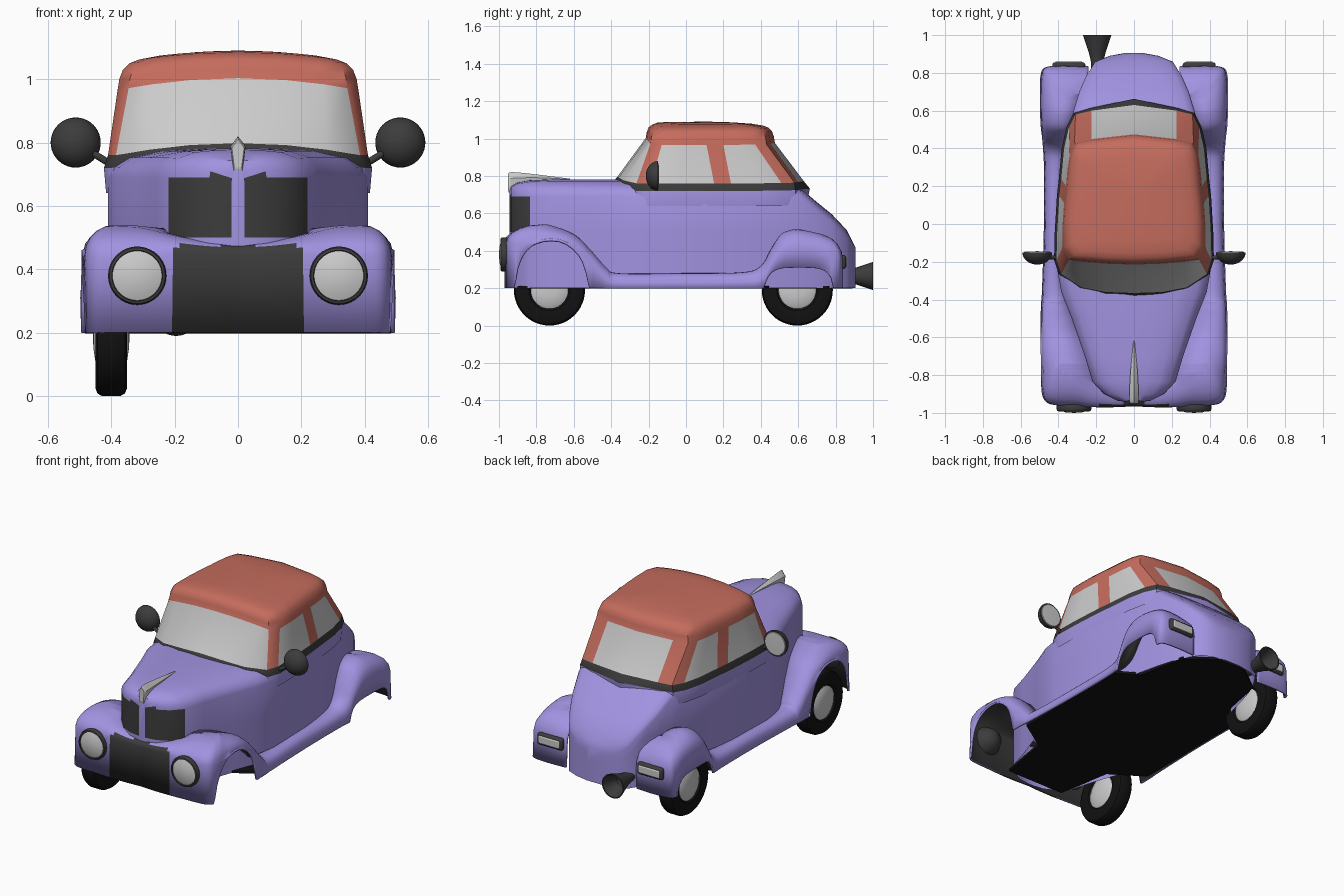
import bpy, bmesh, math
from mathutils import Vector

if "Cube" in bpy.data.objects:
    bpy.data.objects.remove(bpy.data.objects["Cube"])


def mat(name, rgb):
    m = bpy.data.materials.new(name)
    m.diffuse_color = (*rgb, 1)
    m.use_nodes = True
    m.node_tree.nodes["Principled BSDF"].inputs["Base Color"].default_value = m.diffuse_color
    return m


PURPLE = mat("purple paint", (0.36, 0.29, 0.75))
RED = mat("red roof", (0.56, 0.15, 0.11))
DARK = mat("dark trim", (0.045, 0.045, 0.045))
GREY = mat("pale grey", (0.55, 0.55, 0.55))
BLACK = mat("black rubber", (0.006, 0.006, 0.006))


def finish(ob, angle=38):
    bpy.ops.object.select_all(action='DESELECT')
    ob.select_set(True)
    bpy.context.view_layer.objects.active = ob
    bpy.ops.object.shade_smooth_by_angle(angle=math.radians(angle))
    return ob


def grid(name, rows, mats, pick=None, closed=False, ref=None, caps=False):
    """Skin a list of equal-length point rows; pick(row, centre) gives the material slot."""
    bm = bmesh.new()
    vs = [[bm.verts.new(p) for p in r] for r in rows]
    n = len(rows[0])
    for i in range(len(rows) - 1):
        for j in range(n if closed else n - 1):
            k = (j + 1) % n
            f = bm.faces.new((vs[i][j], vs[i][k], vs[i + 1][k], vs[i + 1][j]))
            if pick:
                f.material_index = pick(i, f.calc_center_median())
    if caps:
        bm.faces.new(vs[0][::-1])
        bm.faces.new(vs[-1])
    bmesh.ops.remove_doubles(bm, verts=bm.verts, dist=1e-5)
    bm.normal_update()
    c = Vector(ref) if ref else sum((v.co for v in bm.verts), Vector()) / len(bm.verts)
    if sum(f.normal.dot(f.calc_center_median() - c) * f.calc_area() for f in bm.faces) < 0:
        bmesh.ops.reverse_faces(bm, faces=bm.faces)
    me = bpy.data.meshes.new(name)
    bm.to_mesh(me)
    bm.free()
    for m in mats:
        me.materials.append(m)
    ob = bpy.data.objects.new(name, me)
    bpy.context.collection.objects.link(ob)
    return finish(ob)


def revolve(name, profile, axis, loc, mats, pick=None, n=40):
    rows = []
    for r, h in profile:
        ring = [(r * math.cos(2 * math.pi * a / n), r * math.sin(2 * math.pi * a / n)) for a in range(n)]
        rows.append([(h + loc[0], c + loc[1], s + loc[2]) if axis == 'X' else
                     (c + loc[0], h + loc[1], s + loc[2]) for c, s in ring])
    return grid(name, rows, mats, pick, closed=True)


def smooth(pts, sub):
    """Catmull-Rom resampling of tuples."""
    out = []
    for i in range(len(pts) - 1):
        a, b, c, d = pts[max(i - 1, 0)], pts[i], pts[i + 1], pts[min(i + 2, len(pts) - 1)]
        for s in range(sub):
            t = s / sub
            out.append(tuple(q + .5 * t * (r - p + t * (2 * p - 5 * q + 4 * r - e + t * (3 * (q - r) + e - p)))
                             for p, q, r, e in zip(a, b, c, d)))
    return out + [pts[-1]]


# Main body: sections along y given as (y, half width, top height)
BODY = [(-.945, .02, .72), (-.935, .09, .745), (-.9, .16, .765), (-.835, .22, .778), (-.7, .26, .782),
        (-.5, .33, .782), (-.36, .385, .782), (-.22, .41, .78), (.1, .405, .76), (.35, .375, .76),
        (.5, .345, .76), (.6, .32, .745), (.7, .29, .66), (.78, .255, .595), (.86, .205, .51),
        (.89, .13, .45), (.905, .05, .42)]


def body_width(y):
    for (a, wa, _), (b, wb, _) in zip(BODY, BODY[1:]):
        if a <= y <= b:
            return wa + (wb - wa) * (y - a) / (b - a)
    return .05


rows = []
for y, w, t in BODY:
    zs = min(.69, t - .05)
    h = t - zs
    half = [(w, .2), (w, min(.5, t - .1)), (w, zs), (.97 * w, zs + .35 * h),
            (.86 * w, zs + .68 * h), (.62 * w, zs + .9 * h), (.3 * w, zs + .98 * h)]
    rows.append([(x, y, z) for x, z in half] + [(0, y, t)] + [(-x, y, z) for x, z in half[::-1]])
grid("body", rows, [PURPLE, DARK], lambda i, c: int(c.y < -.835 and .5 < c.z < .69), caps=True)

# Greenhouse: half outlines at the belt line and at the window tops, front to back
BASE = [(0, -.365), (.15, -.36), (.28, -.335), (.385, -.265), (.41, -.19), (.407, -.05), (.395, .15),
        (.385, .24), (.37, .4), (.345, .51), (.31, .58), (.225, .60), (0, .63)]
TOP = [(0, -.215), (.15, -.21), (.27, -.2), (.345, -.19), (.38, -.13), (.378, 0), (.37, .11),
       (.36, .2), (.352, .29), (.34, .37), (.315, .43), (.225, .45), (0, .475)]


def ring(half, z, scale=1, grow=0, bump=1):
    pts = []
    for x, y in half:
        d = max(0, 1 - (x / .38) ** 2) * (.038 if y < 0 else .012) * bump
        pts.append((x * scale + grow * min(1, x / .35), .13 + (y - .13) * scale
                    + grow * 2.5 * max(0, 1 - x / .38) * (1 if y > 0 else -1), z + d))
    return pts + [(-x, y, z) for x, y, z in pts[-2:0:-1]]


levels = [ring(BASE, .64, grow=.006), ring(BASE, .72, grow=.013), ring(BASE, .76), ring(TOP, .965)]
for s, z, b in [(.985, 1.0, .9), (.955, 1.03, .8), (.9, 1.05, .65), (.82, 1.062, .6),
                (.65, 1.074, .4), (.35, 1.085, .12), (0, 1.09, 0)]:
    levels.append(ring(TOP, z, s, bump=b))
WINDOWS = {0, 1, 2, 4, 5, 7, 8, 11}
cols = [j if j < 12 else 23 - j for j in range(24)]
roof = grid("roof_and_windows", levels, [PURPLE, DARK, RED, GREY], lambda i, c: min(i, 2), closed=True)
for p in roof.data.polygons:          # the window row is the third row of 24 faces
    if 48 <= p.index < 72 and cols[p.index - 48] in WINDOWS:
        p.material_index = 3

# Fenders, running boards and front fascia: one shell swept around the car
# (outer x, outer y, crown x, crown y, top height, shoulder drop)
PATH = [(0, -.965, 0, -.90, .485, .04), (.1, -.97, .1, -.89, .49, .04), (.205, -.97, .205, -.86, .51, .06),
        (.3, -.965, .3, -.80, .535, .1), (.40, -.96, .36, -.78, .54, .1), (.455, -.945, .38, -.77, .54, .1),
        (.48, -.90, .39, -.755, .54, .1), (.485, -.80, .39, -.72, .535, .09), (.487, -.6, .39, -.6, .49, .08),
        (.487, -.5, .40, -.51, .405, .08), (.485, -.42, .41, -.43, .315, .07), (.48, -.35, .42, -.36, .28, .05),
        (.47, 0, .42, 0, .28, .05), (.47, .3, .41, .3, .285, .05), (.475, .4, .4, .4, .32, .07),
        (.48, .46, .38, .46, .42, .08), (.487, .52, .38, .51, .49, .09), (.49, .6, .38, .58, .515, .1),
        (.49, .7, .37, .63, .51, .1), (.487, .79, .36, .66, .50, .12), (.46, .83, .34, .68, .495, .13),
        (.36, .84, .30, .69, .49, .14), (.24, .835, .25, .70, .47, .14)]


def arch(x, y):
    if x < .44:
        return .2
    f, r = abs(y + .72) / .195, abs(y - .605) / .185
    if f < 1:
        return .2 + .26 * math.sqrt(1 - f ** 2.3)
    return .2 + .11 * math.sqrt(1 - r ** 4) if r < 1 else .2


rows = []
for ox, oy, cx, cy, top, drop in smooth(PATH, 5):
    bot = arch(ox, oy)
    z0 = max(top - drop, bot + .005)
    row = [(ox * 1.015, oy, bot)]
    for k in range(6):
        a = k * math.pi / 10
        u = 1 - math.cos(a)
        row.append((ox + (cx - ox) * u, oy + (cy - oy) * u, z0 + (top - z0) * math.sin(a)))
    row.append((max(0, min(cx, body_width(cy) - .02)), cy, top - .012))
    rows.append(row)
fender = grid("fenders_and_running_boards", rows, [PURPLE, DARK],
              lambda i, c: int(c.x < .205 and c.y < -.93 and c.z < .475), ref=(0, 0, .2))
m = fender.modifiers.new("mirror", 'MIRROR')
m.use_clip = True
s = fender.modifiers.new("thickness", 'SOLIDIFY')
s.thickness, s.offset, s.material_offset = .012, -1, 1

# Floor plate
half = [(.2, -.9), (.26, -.56), (.46, -.43), (.465, .38), (.33, .46), (.27, .76), (.1, .89)]
outline = half + [(-x, y) for x, y in half[::-1]]
grid("floor", [[(x, y, z) for x, y in outline] for z in (.197, .212)], [BLACK], closed=True, caps=True)

# Wheels, fitted on one side only
tyre = [(.1, .035), (.11, .046), (.165, .05), (.182, .043), (.19, .028)]
tyre = [(r, -h) for r, h in tyre] + tyre[::-1] + [(.1, -.035)]
hub = [(0, .058), (.04, .056), (.08, .05), (.1, .04)]
hub = [(r, -h) for r, h in hub] + hub[::-1]
for end, y in (("front", -.73), ("rear", .595)):
    revolve(end + "_tyre", tyre, 'X', (-.4, y, .19), [BLACK], n=48)
    revolve(end + "_hub", hub, 'X', (-.4, y, .19), [GREY])


def rounded_box(name, loc, size, m, bevel):
    bpy.ops.mesh.primitive_cube_add(size=1, location=loc)
    ob = bpy.context.object
    ob.name = name
    ob.scale = size
    bpy.ops.object.transform_apply(location=False, rotation=False)
    b = ob.modifiers.new("bevel", 'BEVEL')
    b.width, b.segments = bevel, 3
    ob.data.materials.append(m)
    return finish(ob)


LAMP = [(0, -1.0), (.045, -.997), (.078, -.985), (.08, -.992), (.088, -.99), (.092, -.98),
        (.092, -.965), (.085, -.945), (.06, -.9), (.03, -.88), (0, -.875)]
dome = [(.079 * math.sin(a * math.pi / 16), -.065 * math.cos(a * math.pi / 16)) for a in range(9)]
for side, sx in (("right", 1), ("left", -1)):
    # Headlights and tail lights
    revolve(side + "_headlight", LAMP, 'Y', (sx * .318, 0, .38), [GREY, DARK], lambda i, c: int(i > 1))
    rounded_box(side + "_tail_light", (sx * .345, .838, .34), (.175, .036, .075), DARK, .015)
    rounded_box(side + "_tail_lens", (sx * .345, .852, .34), (.145, .018, .048), GREY, .007)
    # Wing mirrors with arms
    revolve(side + "_mirror", dome + [(.07, 0), (.068, .004), (0, .006)], 'Y', (sx * .512, -.15, .8),
            [DARK, GREY], lambda i, c: int(i > 8))
    a, b = Vector((sx * .39, -.18, .725)), Vector((sx * .48, -.175, .78))
    bpy.ops.mesh.primitive_cylinder_add(vertices=12, radius=.011, depth=(b - a).length, location=(a + b) / 2,
                                        rotation=(b - a).to_track_quat('Z', 'Y').to_euler())
    bpy.context.object.name = side + "_mirror_arm"
    bpy.context.object.data.materials.append(DARK)
    finish(bpy.context.object)

# Flared exhaust
revolve("exhaust", [(.03, .78), (.033, .86), (.045, .91), (.075, 1.0), (.068, 1.0), (.035, .91), (0, .89)],
        'Y', (-.195, 0, .265), [DARK])

# Hood ornament
rows = []
for y, w, lo, hi in smooth([(-.95, .014, .735, .80), (-.935, .024, .71, .82), (-.8, .02, .75, .808),
                            (-.62, .003, .775, .785)], 4):
    rows.append([(0, y, hi), (w, y, lo + (hi - lo) * .7), (w * .6, y, lo), (-w * .6, y, lo),
                 (-w, y, lo + (hi - lo) * .7)])
grid("hood_ornament", rows, [GREY], closed=True, caps=True)
